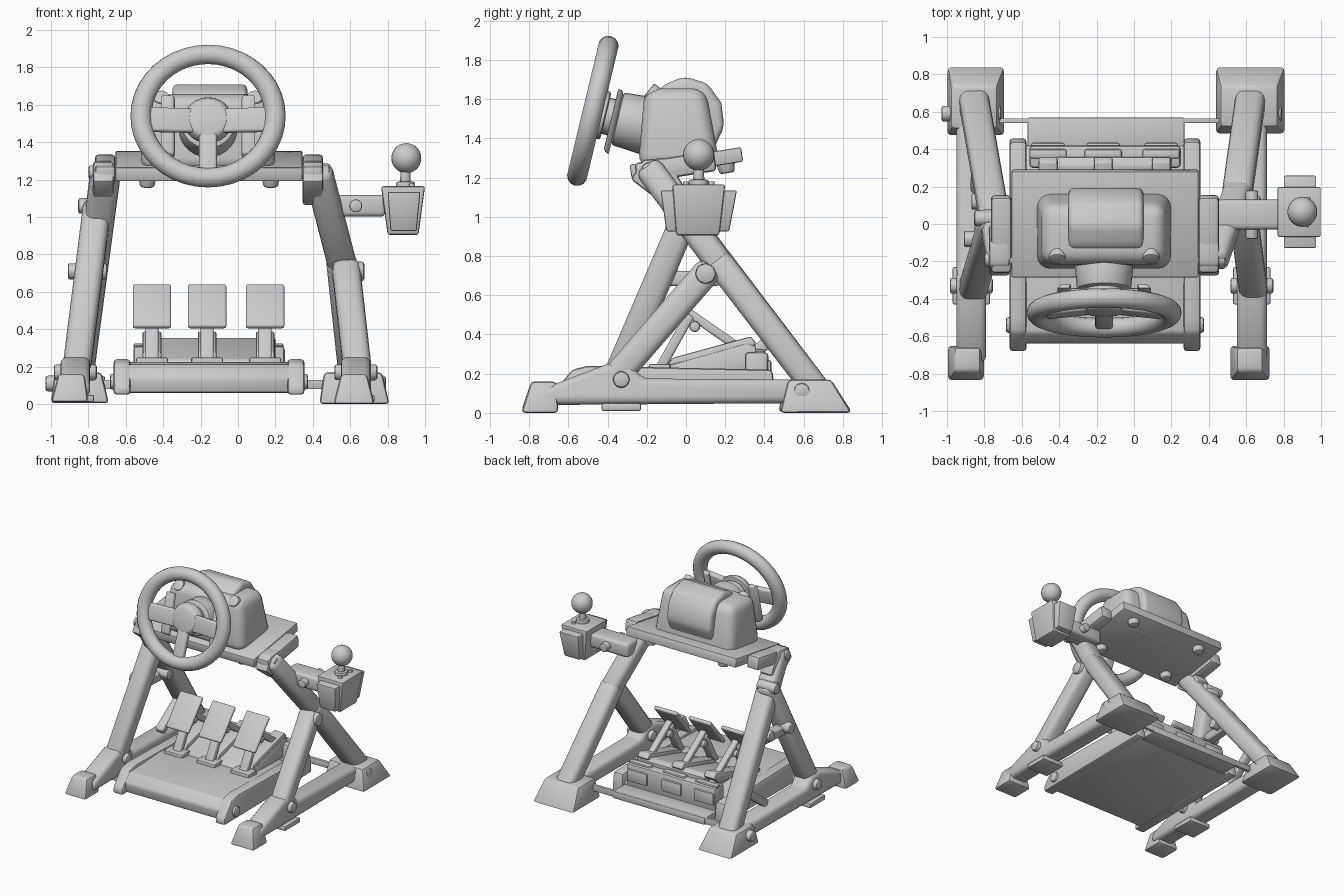
import bpy, bmesh, math
from mathutils import Matrix, Vector

if "Cube" in bpy.data.objects:
    bpy.data.objects.remove(bpy.data.objects["Cube"])

V = Vector
CX = -0.155  # centre line of the stand


def finish(bm, name, bevel=0.0, seg=2, mat=None):
    bmesh.ops.recalc_face_normals(bm, faces=bm.faces)
    if bevel:
        edges = [e for e in bm.edges if len(e.link_faces) == 2 and e.calc_face_angle() > 0.5]
        bmesh.ops.bevel(bm, geom=edges, offset=bevel, segments=seg, profile=0.5,
                        affect='EDGES', clamp_overlap=True)
    if mat:
        bm.transform(mat)
    me = bpy.data.meshes.new(name)
    bm.to_mesh(me)
    bm.free()
    ob = bpy.data.objects.new(name, me)
    bpy.context.collection.objects.link(ob)
    return ob


def frustum(name, base, top, z0, z1, bevel=0.02, mat=None, seg=2):
    """Tapered box; base and top are (x0, x1, y0, y1)."""
    bm = bmesh.new()
    rings = []
    for (a, b, c, d), z in ((base, z0), (top, z1)):
        rings.append([bm.verts.new(p) for p in ((a, c, z), (b, c, z), (b, d, z), (a, d, z))])
    bm.faces.new(rings[0])
    bm.faces.new(rings[1])
    for i in range(4):
        j = (i + 1) % 4
        bm.faces.new((rings[0][i], rings[0][j], rings[1][j], rings[1][i]))
    return finish(bm, name, bevel, seg, mat)


def box(name, x, y, z, bevel=0.015, mat=None, seg=2):
    r = (x[0], x[1], y[0], y[1])
    return frustum(name, r, r, z[0], z[1], bevel, mat, seg)


def frame(p, q):
    """Matrix with z running from p to q and x kept as level as possible."""
    p, q = V(p), V(q)
    z = (q - p).normalized()
    ref = V((1, 0, 0)) if abs(z.x) < 0.8 else V((0, 1, 0))
    x = (ref - z * ref.dot(z)).normalized()
    m = Matrix((x, z.cross(x), z)).transposed().to_4x4()
    return Matrix.Translation(p) @ m, (q - p).length


def bar(name, p, q, w, h, bevel=0.045, mat=None, seg=3):
    m, l = frame(p, q)
    return box(name, (-w / 2, w / 2), (-h / 2, h / 2), (0, l), bevel, mat @ m if mat else m, seg)


def cyl(name, p, q, r1, r2=None, n=24, bevel=0.01, mat=None):
    m, l = frame(p, q)
    bm = bmesh.new()
    bmesh.ops.create_cone(bm, cap_ends=True, segments=n, radius1=r1,
                          radius2=r1 if r2 is None else r2, depth=l,
                          matrix=Matrix.Translation((0, 0, l / 2)))
    return finish(bm, name, bevel, 2, mat @ m if mat else m)


def bolt(name, x, y, z, half, r=0.045):
    cyl(name, (x - half, y, z), (x + half, y, z), r, n=8, bevel=0.014)


def prism(name, profile, x0, x1, bevel=0.02, seg=2):
    """Side profile of (y, z) points pulled along x."""
    bm = bmesh.new()
    f = bm.faces.new([bm.verts.new((x0, y, z)) for y, z in profile])
    g = bmesh.ops.extrude_face_region(bm, geom=[f])['geom']
    bmesh.ops.translate(bm, vec=(x1 - x0, 0, 0), verts=[v for v in g if isinstance(v, bmesh.types.BMVert)])
    return finish(bm, name, bevel, seg)


# Feet
frustum('left_front_foot', (-1, -.8, -.84, -.65), (-.96, -.82, -.79, -.66), 0.01, .16)
frustum('right_front_foot', (.51, .73, -.84, -.65), (.55, .69, -.79, -.66), 0.0, .16)
frustum('left_rear_foot', (-1, -.69, .47, .845), (-.98, -.73, .51, .74), 0.005, .17)
frustum('right_rear_foot', (.435, .81, .48, .845), (.46, .77, .52, .74), 0.0, .17)

# Base rails, floor pads and rail bolts
for side, x in (('left', -.87), ('right', .63)):
    prism(side + '_base_rail', [(-.74, .04), (-.74, .12), (-.4, .25), (-.28, .25), (-.22, .175),
                                (.6, .17), (.6, .05)], x - .08, x + .08, .035, 3)
    box(side + '_floor_pad', (x - .1, x + .1), (-.43, -.23), (0.01, .05), .01)
    bolt(side + '_front_rail_bolt', x, -.33, .17, .115)
    bolt(side + '_rear_rail_bolt', x, .59, .11, .16)

# Left legs
bar('left_rear_leg', (-.86, .68, .10), (-.705, -.2, 1.26), .16, .14)
bar('left_front_leg', (-.865, -.36, .17), (-.75, .03, 1.08), .15, .14)
bar('left_link', (-.82, -.13, .685), (-.80, .17, .685), .08, .075, .015)
bar('left_brace', (-.84, .18, .18), (-.83, .43, .37), .07, .06, .015)
bolt('left_upper_bolt', -.77, .03, 1.06, .085)
cyl('left_middle_bolt', (-.91, -.08, .71), (-.8, -.08, .71), .045, n=8)
cyl('left_link_bolt', (-.87, .12, .71), (-.7, .12, .71), .045, n=8)

# Right legs
bar('right_rear_leg_lower', (.625, .68, .10), (.55, .15, .79), .16, .14)
bar('right_rear_leg_upper', (.56, .19, .735), (.425, -.2, 1.26), .15, .14)
bar('right_front_leg', (.64, -.37, .17), (.575, .13, .745), .15, .14)
bolt('right_joint_bolt', .59, .10, .71, .085, .055)

# Table, tilted up to the rear
TILT = Matrix.Translation((CX, 0, 1.27)) @ Matrix.Rotation(math.radians(9), 4, 'X')
box('table_top', (-.5, .5), (-.285, .29), (-.035, .04), .01, TILT)
for s, side in ((-1, 'left'), (1, 'right')):
    xs = sorted((s * .5, s * .61))
    box(side + '_table_bracket', xs, (-.26, .15), (-.06, .045), .02, TILT)
    x = CX + s * .56
    prism(side + '_bracket_plate', [(-.28, 1.19), (-.22, 1.29), (-.1, 1.3), (.0, 1.14), (-.11, 1.06)],
          x - .06, x + .05, .015)
    bolt(side + '_bracket_front_bolt', x, -.19, 1.24, .085, .04)
    for y in (-.2, .2):
        cyl(side + '_under_table_bolt', (s * .33, y, -.08), (s * .33, y, 0), .04, .055, 10, .012, TILT)

# Wheel motor housing
frustum('housing_body', (-.525, .205, -.245, .175), (-.49, .165, -.21, .1), 1.25, 1.655, .07, None, 4)
prism('housing_barrel', [(-.2, 1.3), (-.19, 1.56), (-.12, 1.67), (-.01, 1.715), (.11, 1.68), (.18, 1.58),
                         (.195, 1.46), (.12, 1.3)], -.35, .05, .03, 3)
for x in (-.41, .09):
    cyl('housing_knob', (x, -.12, 1.59), (x, -.19, 1.645), .045, n=16)

# Steering wheel, in its own tilted frame (z faces the driver)
W = (Matrix.Translation((-.16, -.475, 1.54)) @ Matrix.Rotation(math.radians(76.5), 4, 'X')
     @ Matrix.Diagonal((1, .945, 1, 1)))
bm = bmesh.new()
N, K = 40, 14
rings = []
for i in range(N):
    a = 2 * math.pi * i / N
    ring = []
    for k in range(K):
        t = 2 * math.pi * k / K
        r = .359 + .056 * math.cos(t)
        ring.append(bm.verts.new((r * math.cos(a), r * math.sin(a), .052 * math.sin(t))))
    rings.append(ring)
for i in range(N):
    a, b = rings[i], rings[(i + 1) % N]
    for k in range(K):
        j = (k + 1) % K
        bm.faces.new((a[k], b[k], b[j], a[j]))
finish(bm, 'wheel_rim', mat=W)
cyl('wheel_hub', (0, -.01, -.07), (0, -.01, .0), .14, .11, 24, .02, W)
for s in (-1, 1):
    bar('wheel_side_spoke', (s * .06, -.02, -.03), (s * .34, -.02, 0), .14, .045, .015, W)
    bar('shift_paddle_arm', (s * .08, -.02, -.12), (s * .22, -.02, -.12), .08, .025, .008, W)
    frustum('shift_paddle', (s * .2 - .025, s * .2 + .025, -.21, .14),
            (s * .22 - .035, s * .22 + .035, -.19, .15), -.13, -.1, .01, W)
bar('wheel_lower_spoke', (0, -.06, -.03), (0, -.34, 0), .095, .045, .015, W)
cyl('wheel_collar', (0, -.01, -.14), (0, -.01, -.06), .1, mat=W)
cyl('wheel_column', (0, -.01, -.31), (0, -.01, -.13), .16, .145, 28, .015, W)

# Shifter arm, box, stick and knob
bar('shifter_arm', (.44, .05, 1.06), (.79, .05, 1.06), .16, .115, .025)
cyl('arm_clamp_bolt', (.63, -.08, 1.06), (.63, .18, 1.06), .036, n=10)
frustum('shifter_box', (.80, .965, -.05, .17), (.765, 1, -.07, .2), .905, 1.165, .012)
frustum('shifter_end_panels', (.815, .955, -.1, .22), (.80, .975, -.13, .26), .925, 1.135, .01)
cyl('shifter_stick_boot', (.895, .065, 1.15), (.895, .065, 1.19), .05)
cyl('shifter_stick', (.895, .065, 1.16), (.895, .065, 1.27), .03, .025, 16)
for y in (.0, .13):
    cyl('shifter_button', (.93, y, 1.15), (.93, y, 1.18), .016, n=10, bevel=.004)
bm = bmesh.new()
bmesh.ops.create_uvsphere(bm, u_segments=24, v_segments=14, radius=.08, matrix=Matrix.Translation((.9, .065, 1.315)))
finish(bm, 'shifter_knob')

# Pedal tray with side rails
prism('pedal_tray', [(-.63, .06), (-.64, .14), (-.58, .21), (-.2, .225), (.2, .2), (.42, .14), (.42, .06)],
      -.6, .29, .015)
box('tray_rear_plate', (-.57, .27), (.38, .57), (.07, .13), .012)
box('rear_cross_strip', (-.74, .48), (.54, .565), (.08, .13), .004)
for s, side in ((-1, 'left'), (1, 'right')):
    x = CX + s * .465
    prism(side + '_tray_rail', [(-.68, .05), (-.68, .1), (-.58, .22), (-.5, .24), (.44, .22), (.46, .06)],
          x - .045, x + .045, .018)
    bolt(side + '_tray_bolt', x, -.54, .12, .065, .045)

# Rear pedal box and inclined deck behind the pedals
box('pedal_rear_box', (-.56, .25), (.3, .42), (.12, .31), .02)
prism('pedal_deck', [(-.12, .2), (-.1, .24), (.31, .355), (.36, .34), (.34, .2)], -.42, .2, .01)

# Three pedals: plate, stalk, foot, return arm and ramp
for x in (-.46, -.165, .145):
    bar('pedal_plate', (x, -.13, .41), (x, .06, .635), .205, .03, .012)
    bar('pedal_stalk', (x, -.13, .23), (x, .02, .5), .07, .05, .012)
    box('pedal_stalk_foot', (x - .085, x + .085), (-.19, -.08), (.2, .25), .01)
    bolt('pedal_pivot', x, .045, .44, .05, .03)
    bar('pedal_return_arm', (x, .0, .52), (x, .33, .29), .05, .045, .012)
    prism('pedal_ramp', [(-.1, .24), (-.07, .28), (.33, .39), (.36, .355), (.3, .3)], x - .05, x + .05, .01)
    box('rear_box_pad', (x - .09, x + .09), (.41, .435), (.17, .27), .03)
    box('rear_box_cap', (x - .1, x + .1), (.35, .4), (.3, .325), .02)

# Smooth shading with sharp edges kept
bpy.ops.object.select_all(action='SELECT')
bpy.context.view_layer.objects.active = bpy.context.selected_objects[0]
bpy.ops.object.shade_smooth_by_angle(angle=math.radians(35))
